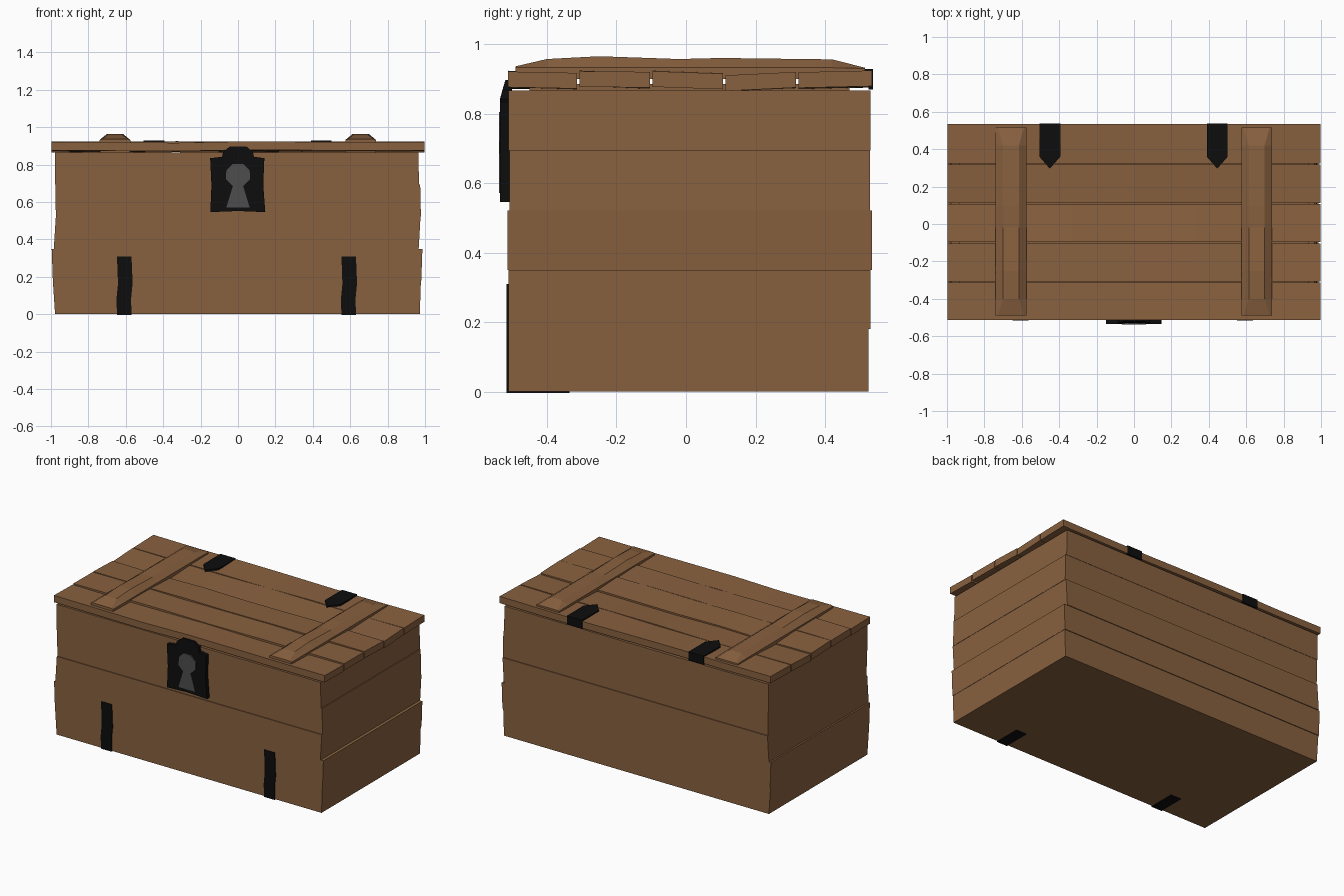
import bpy, bmesh, math, random

if "Cube" in bpy.data.objects:
    bpy.data.objects.remove(bpy.data.objects["Cube"])
random.seed(4)


def material(name, rgb):
    m = bpy.data.materials.new(name)
    m.diffuse_color = (*rgb, 1)
    m.use_nodes = True
    m.node_tree.nodes["Principled BSDF"].inputs["Base Color"].default_value = m.diffuse_color
    return m


WOOD = material("wood", (0.25, 0.12, 0.05))
IRON = material("iron", (0.004, 0.004, 0.004))
GREY = material("keyhole_grey", (0.075, 0.075, 0.075))


def loft(name, rings, mat, closed=False):
    """Skin a row of equal rings; cap the ends, or join last to first."""
    bm = bmesh.new()
    rows = [[bm.verts.new(p) for p in r] for r in rings]
    n = len(rows[0])
    pairs = list(zip(rows, rows[1:]))
    if closed:
        pairs.append((rows[-1], rows[0]))
    else:
        bm.faces.new(rows[0])
        bm.faces.new(rows[-1])
    for a, b in pairs:
        for i in range(n):
            j = (i + 1) % n
            bm.faces.new((a[i], a[j], b[j], b[i]))
    bmesh.ops.recalc_face_normals(bm, faces=bm.faces)
    me = bpy.data.meshes.new(name)
    bm.to_mesh(me)
    bm.free()
    me.materials.append(mat)
    ob = bpy.data.objects.new(name, me)
    bpy.context.collection.objects.link(ob)
    return ob


def rect(x0, x1, y0, y1, z):
    return [(x0, y0, z), (x1, y0, z), (x1, y1, z), (x0, y1, z)]


def box(name, x0, x1, y0, y1, z0, z1, mat):
    return loft(name, [rect(x0, x1, y0, y1, z0), rect(x0, x1, y0, y1, z1)], mat)


# Body: five courses of boards, each stepped slightly
# z0, z1, left bottom/top, right bottom/top, front, back
courses = [
    (0.00, 0.18, -0.978, -0.990, 0.972, 0.978, -0.510, 0.525),
    (0.18, 0.35, -0.990, -0.996, 0.980, 0.986, -0.511, 0.530),
    (0.35, 0.522, -0.985, -0.974, 0.966, 0.976, -0.514, 0.535),
    (0.522, 0.694, -0.974, -0.976, 0.978, 0.974, -0.508, 0.529),
    (0.694, 0.866, -0.978, -0.978, 0.968, 0.964, -0.510, 0.531),
]
for k, (z0, z1, l0, l1, r0, r1, f, b) in enumerate(courses):
    loft(f"body_course_{k + 1}", [
        rect(l0, r0, f, b, z0), rect(l1, r1, f, b, z1),
        rect(-0.93, 0.93, -0.46, 0.48, z1),
        rect(-0.93, 0.93, -0.46, 0.48, z0)], WOOD, closed=True)
box("floor", -0.94, 0.94, -0.47, 0.49, 0.0, 0.04, WOOD)

# Lid: five warped planks
edges = [-0.512, -0.31, -0.10, 0.11, 0.32, 0.535]
stations = [-0.997, -0.66, -0.33, 0.0, 0.34, 0.67, 0.997]
tilt = [(0.920, 0.916), (0.921, 0.919), (0.921, 0.914), (0.909, 0.919), (0.918, 0.923)]
for k, (za, zb) in enumerate(tilt):
    ya = edges[k] + (0.003 if k else 0)
    yb = edges[k + 1] - (0.003 if k < 4 else 0)
    rings = []
    for x in stations:
        ja, jb = random.uniform(-0.004, 0.004), random.uniform(-0.004, 0.004)
        if abs(x) > 0.9:
            ja = jb = 0.001
        rings.append([(x, ya, za + ja - 0.045), (x, yb, zb + jb - 0.045),
                      (x, yb, zb + jb), (x, ya, za + ja)])
    loft(f"lid_plank_{k + 1}", rings, WOOD)

# Lid battens: bevelled strips on top, plain strips beneath
crest = [(-0.40, 0.957), (-0.25, 0.965), (-0.02, 0.957), (0.10, 0.960), (0.42, 0.956)]
for side, cx in (("left", -0.658), ("right", 0.656)):
    def section(y, yb, z, w=0.042, shoulder=0.932):
        return [(cx - 0.082, yb, 0.90), (cx + 0.082, yb, 0.90),
                (cx + 0.082, yb, shoulder), (cx + w, y, z),
                (cx - w, y, z), (cx - 0.082, yb, shoulder)]
    rings = [section(-0.49, -0.49, 0.936, 0.07)]
    rings += [section(y, y, z) for y, z in crest]
    rings += [section(0.515, 0.515, 0.932, 0.07, 0.930)]
    loft(f"{side}_top_batten", rings, WOOD)
    box(f"{side}_under_batten", cx - 0.08, cx + 0.08, -0.45, 0.47, 0.866, 0.885, WOOD)

# Hinges: pointed leaf folded over the back edge of the lid
for side, cx in (("left", -0.45), ("right", 0.445)):
    leaf = [(cx - 0.056, 0.538), (cx - 0.056, 0.36), (cx, 0.296),
            (cx + 0.056, 0.36), (cx + 0.056, 0.538)]
    loft(f"{side}_hinge_leaf", [[(x, y, z) for x, y in leaf] for z in (0.91, 0.928)], IRON)
    box(f"{side}_hinge_fold", cx - 0.056, cx + 0.056, 0.525, 0.538, 0.87, 0.928, IRON)

# Corner straps: slightly bent strip on the front, folded under the floor
for side, cx in (("left", -0.608), ("right", 0.592)):
    rings = []
    for z, dx in ((0.0, 0.0), (0.08, -0.003), (0.16, 0.005), (0.24, 0.003), (0.31, -0.001)):
        rings.append(rect(cx + dx - 0.039, cx + dx + 0.039, -0.516, -0.50, z))
    loft(f"{side}_strap", rings, IRON)
    box(f"{side}_strap_foot", cx - 0.039, cx + 0.039, -0.516, -0.335, -0.003, 0.004, IRON)

# Lock plate: outline with its top tab leaning back
outline = [(-0.148, 0.546), (0.0, 0.552), (0.146, 0.546), (0.135, 0.69), (0.141, 0.834),
           (0.085, 0.842), (0.080, 0.868), (0.046, 0.896), (-0.044, 0.896),
           (-0.080, 0.868), (-0.085, 0.842), (-0.149, 0.834), (-0.142, 0.69)]


def front_y(z):
    return -0.535 if z < 0.845 else -0.535 + (z - 0.845) * 0.3


loft("lock_plate", [[(x, -0.50, z) for x, z in outline],
                    [(x, front_y(z), z) for x, z in outline]], IRON)

# Keyhole: round head over a flared slot
key = [(-0.064, 0.572), (0.064, 0.572), (0.024, 0.685)]
for i in range(10):
    a = math.radians(-63 + i * 306 / 9)
    key.append((0.068 * math.cos(a), 0.745 + 0.066 * math.sin(a)))
key = [(-0.062, 0.572), (0.062, 0.572)] + [
    (0.068 * math.cos(math.radians(d)), 0.745 + 0.066 * math.sin(math.radians(d)))
    for d in (-66, -22, 22, 66, 114, 158, 202, 246)]
loft("keyhole", [[(x, y, z) for x, z in key] for y in (-0.53, -0.538)], GREY)
